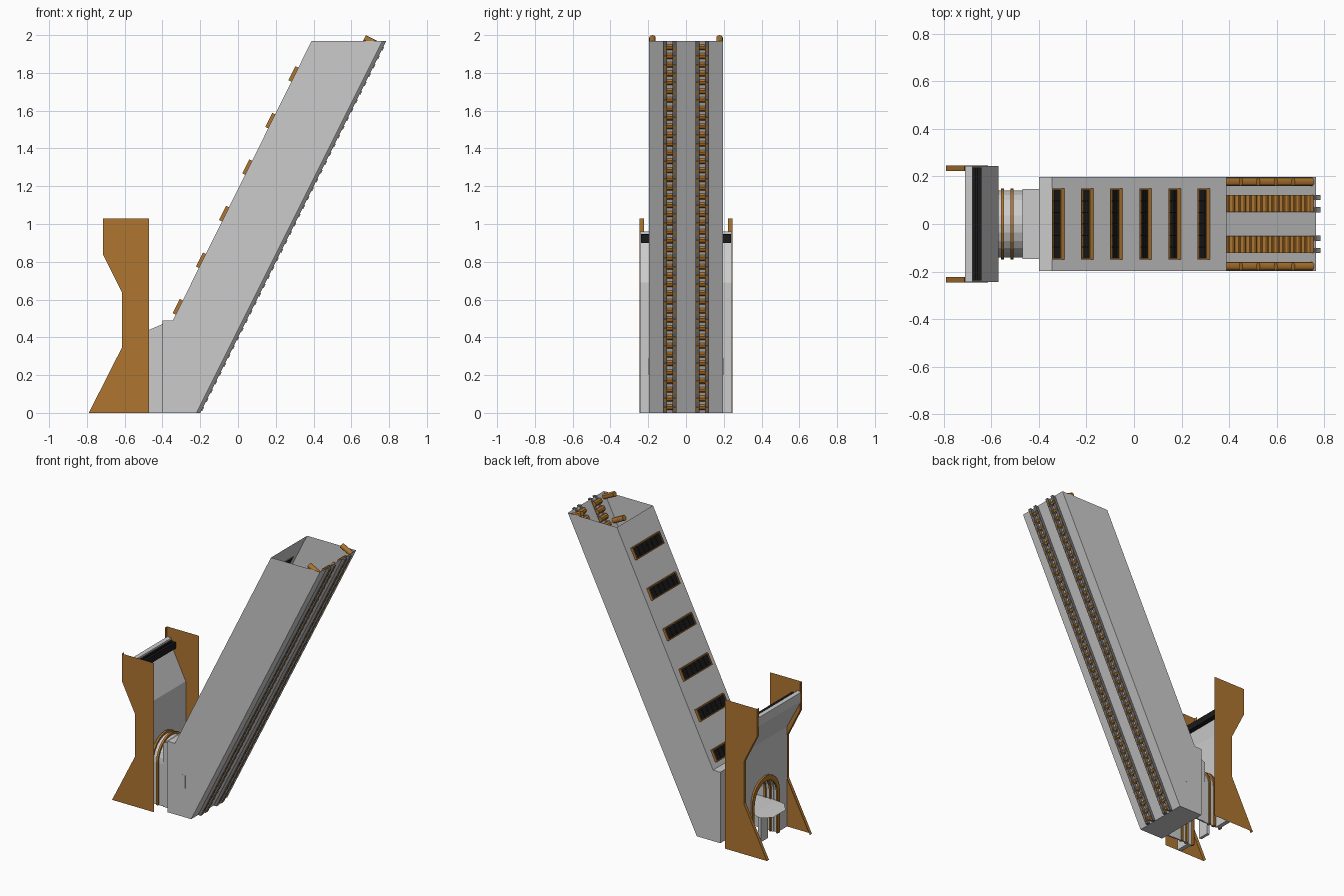
import bpy, bmesh, math
from mathutils import Matrix, Vector

if "Cube" in bpy.data.objects:
    bpy.data.objects.remove(bpy.data.objects["Cube"])


def material(name, rgb):
    m = bpy.data.materials.new(name)
    m.diffuse_color = (*rgb, 1)
    m.use_nodes = True
    m.node_tree.nodes["Principled BSDF"].inputs["Base Color"].default_value = m.diffuse_color
    return m


ORANGE = material("orange", (0.43, 0.18, 0.03))
BLACK = material("black", (0.01, 0.01, 0.01))
DARK = material("dark_grey", (0.18, 0.18, 0.18))


def finish(bm, name, mat=None, closed=True):
    if closed:
        bmesh.ops.recalc_face_normals(bm, faces=bm.faces)
    me = bpy.data.meshes.new(name)
    bm.to_mesh(me)
    bm.free()
    ob = bpy.data.objects.new(name, me)
    bpy.context.collection.objects.link(ob)
    if mat:
        me.materials.append(mat)
    return ob


def add_prism(bm, pts, a, b, axis="y"):
    """Extrude a profile: (x, z) along y, or (y, z) along x."""
    def pos(p, t):
        return (p[0], t, p[1]) if axis == "y" else (t, p[0], p[1])
    lo = [bm.verts.new(pos(p, a)) for p in pts]
    hi = [bm.verts.new(pos(p, b)) for p in pts]
    bm.faces.new(lo)
    bm.faces.new(hi[::-1])
    for i in range(len(pts)):
        j = (i + 1) % len(pts)
        bm.faces.new((lo[i], hi[i], hi[j], lo[j]))


def prism(name, pts, a, b, mat=None, axis="y"):
    bm = bmesh.new()
    add_prism(bm, pts, a, b, axis)
    return finish(bm, name, mat)


def rect(x0, x1, z0, z1):
    return [(x0, z0), (x1, z0), (x1, z1), (x0, z1)]


# Slope frame: local x runs up the incline, z points out of the upper face
D = Vector((1, 0, 2)).normalized()
UP = Vector((-2, 0, 1)).normalized()


def slope(origin):
    m = Matrix((D, Vector((0, 1, 0)), UP)).transposed().to_4x4()
    m.translation = origin
    return m


def slope_box(bm, origin, centre, size):
    m = slope(origin) @ Matrix.Translation(centre) @ Matrix.Diagonal((*size, 1))
    bmesh.ops.create_cube(bm, size=1, matrix=m)


def under(z):
    """Point on the lower sloping face at height z."""
    return Vector((-0.22 + z / 2, 0, z))


def cylinder(bm, matrix, r, length, seg):
    bmesh.ops.create_cone(bm, cap_ends=True, segments=seg, radius1=r,
                          radius2=r, depth=length, matrix=matrix)


def arch(w, spring, top, n=12):
    pts = [(-w, 0)]
    for i in range(n + 1):
        a = math.pi * (1 - i / n)
        pts.append((w * math.cos(a), spring + (top - spring) * math.sin(a)))
    return pts + [(w, 0)]


# Inclined shaft: thin shell, open at the top and at the doorway
W = 0.197
profile = [(0.39, 1.97), (-0.345, 0.49), (-0.40, 0.49), (-0.40, 0),
           (-0.22, 0), (0.765, 1.97)]
bm = bmesh.new()
L = [bm.verts.new((x, -W, z)) for x, z in profile]
R = [bm.verts.new((x, W, z)) for x, z in profile]
bm.faces.new(L)
bm.faces.new(R[::-1])
for i in (0, 1, 3, 4):
    bm.faces.new((L[i], R[i], R[i + 1], L[i + 1]))
finish(bm, "shaft_shell")

# Doorway wall at the foot of the shaft
door = arch(0.13, 0.28, 0.41)
prism("shaft_doorway", [(-W, 0)] + door + [(W, 0), (W, 0.49), (-W, 0.49)],
      -0.40, -0.395, axis="x")

# Rails under the shaft, orange studs on them, rollers showing inside
studs, rollers = bmesh.new(), bmesh.new()
for s in (-1, 1):
    for y in (0.06, 0.111):
        prism("under_rail", [(-0.222, 0), (-0.199, 0), (0.785, 1.968), (0.762, 1.968)],
              s * y - 0.011, s * y + 0.011, DARK)
        for i in range(42):
            slope_box(studs, under(0.03 + i * 0.0465), (0, s * y, -0.021),
                      (0.022, 0.013, 0.004))
    for i in range(42):
        m = Matrix.Translation(under(0.03 + i * 0.0465) + UP * 0.008 + Vector((0, s * 0.086, 0)))
        cylinder(rollers, m @ Matrix.Rotation(math.pi / 2, 4, "X"), 0.019, 0.07, 8)
finish(studs, "rail_studs", ORANGE)
finish(rollers, "track_rollers", ORANGE)

# Pegs along both inner side walls
pegs = bmesh.new()
for s in (-1, 1):
    for i in range(12):
        m = slope(under(1.943 - i * 0.147)) @ Matrix.Translation((0, s * 0.178, 0.047))
        cylinder(pegs, m, 0.0175, 0.09, 12)
finish(pegs, "inner_pegs", ORANGE)
bpy.context.view_layer.objects.active = bpy.data.objects["inner_pegs"]
bpy.data.objects["inner_pegs"].select_set(True)
bpy.ops.object.shade_smooth_by_angle()

# Louvred windows on the upper sloping face
frames, panes, bars = bmesh.new(), bmesh.new(), bmesh.new()
for i in range(6):
    z = 0.558 + i * 0.2465
    o = Vector((-0.345 + (z - 0.49) * 0.4966, 0, z))
    for s in (-1, 1):
        slope_box(frames, o, (s * 0.038, 0, 0.007), (0.007, 0.30, 0.02))
        slope_box(frames, o, (0, s * 0.1465, 0.007), (0.083, 0.007, 0.02))
    slope_box(panes, o, (0, 0, 0.003), (0.07, 0.288, 0.014))
    for k in range(-2, 3):
        slope_box(bars, o, (0, k * 0.048, 0.009), (0.07, 0.004, 0.008))
    for k in (-1, 0, 1):
        slope_box(bars, o, (k * 0.018, 0, 0.007), (0.003, 0.288, 0.008))
finish(frames, "window_frames", ORANGE)
finish(panes, "window_panes", BLACK)
finish(bars, "window_bars", BLACK)

# Small hatches on the shaft sides
for s in (-1, 1):
    prism("side_hatch", rect(-0.285, -0.265, 0.2, 0.29), s * W, s * (W + 0.001))

# Link box between shaft and entrance
for s in (-1, 1):
    prism("link_side", [(-0.47, 0), (-0.40, 0), (-0.40, 0.47), (-0.47, 0.44)],
          s * 0.137, s * 0.147)
prism("link_roof", [(-0.47, 0.43), (-0.40, 0.46), (-0.40, 0.47), (-0.47, 0.44)],
      -0.147, 0.147)

# Vaulted passage with orange ribs
outer, inner = arch(0.142, 0.29, 0.43), arch(0.134, 0.285, 0.42)
prism("passage_vault", outer + inner[::-1], -0.575, -0.44, axis="x")
big, small = arch(0.15, 0.295, 0.445), arch(0.125, 0.28, 0.41)
for x in (-0.52, -0.56):
    prism("passage_rib", big + small[::-1], x, x + 0.014, ORANGE, "x")
prism("door_trim", big + small[::-1], -0.612, -0.60, ORANGE, "x")

# Passage floor with a tapered tongue
bm = bmesh.new()
tongue = [(-0.40, -0.13), (-0.60, -0.13), (-0.66, -0.13), (-0.712, -0.07),
          (-0.712, 0.07), (-0.66, 0.13), (-0.60, 0.13), (-0.40, 0.13)]
top = [bm.verts.new((x, y, 0.225 if x > -0.62 else 0.225 + (x + 0.6) * 0.12)) for x, y in tongue]
for q in ((0, 1, 6, 7), (1, 2, 5, 6), (2, 3, 4, 5)):
    bm.faces.new([top[i] for i in q])
bmesh.ops.solidify(bm, geom=bm.faces[:], thickness=0.006)
finish(bm, "entrance_floor")
prism("floor_support", rect(-0.60, -0.58, 0, 0.22), -0.04, 0.04)

# Entrance panel: upright part with arch opening, then leaning upper part
E = 0.244
prism("entrance_panel", [(-E, 0)] + arch(0.14, 0.29, 0.43) + [(E, 0), (E, 0.69), (-E, 0.69)],
      -0.60, -0.57, axis="x")
prism("entrance_hood", [(-0.57, 0.69), (-0.68, 0.91), (-0.68, 0.96), (-0.712, 0.96),
                        (-0.712, 0.90), (-0.60, 0.69)], -E, E)

# Black grille bar along the top of the hood
prism("hood_bar", rect(-0.68, -0.667, 0.905, 0.948), -0.238, 0.238, BLACK)
prism("hood_bar_lip", rect(-0.659, -0.642, 0.90, 0.944), -0.238, 0.238, BLACK)
prism("hood_bar_base", rect(-0.68, -0.642, 0.90, 0.93), -0.238, 0.238, BLACK)

# Orange side wings: flat sheets with a folded lip along the outer contour
contour = [(-0.79, 0), (-0.615, 0.345), (-0.615, 0.64), (-0.715, 0.84), (-0.715, 1.03)]
for s in (-1, 1):
    bm = bmesh.new()
    edge = [bm.verts.new((x, s * 0.246, z)) for x, z in contour]
    rest = [bm.verts.new((-0.47, s * 0.246, z)) for _, z in contour]
    lip = [bm.verts.new((x, s * 0.223, z)) for x, z in contour]
    for i in range(4):
        bm.faces.new((edge[i], rest[i], rest[i + 1], edge[i + 1]))
        bm.faces.new((edge[i], edge[i + 1], lip[i + 1], lip[i]))
    finish(bm, "side_wing", ORANGE)
